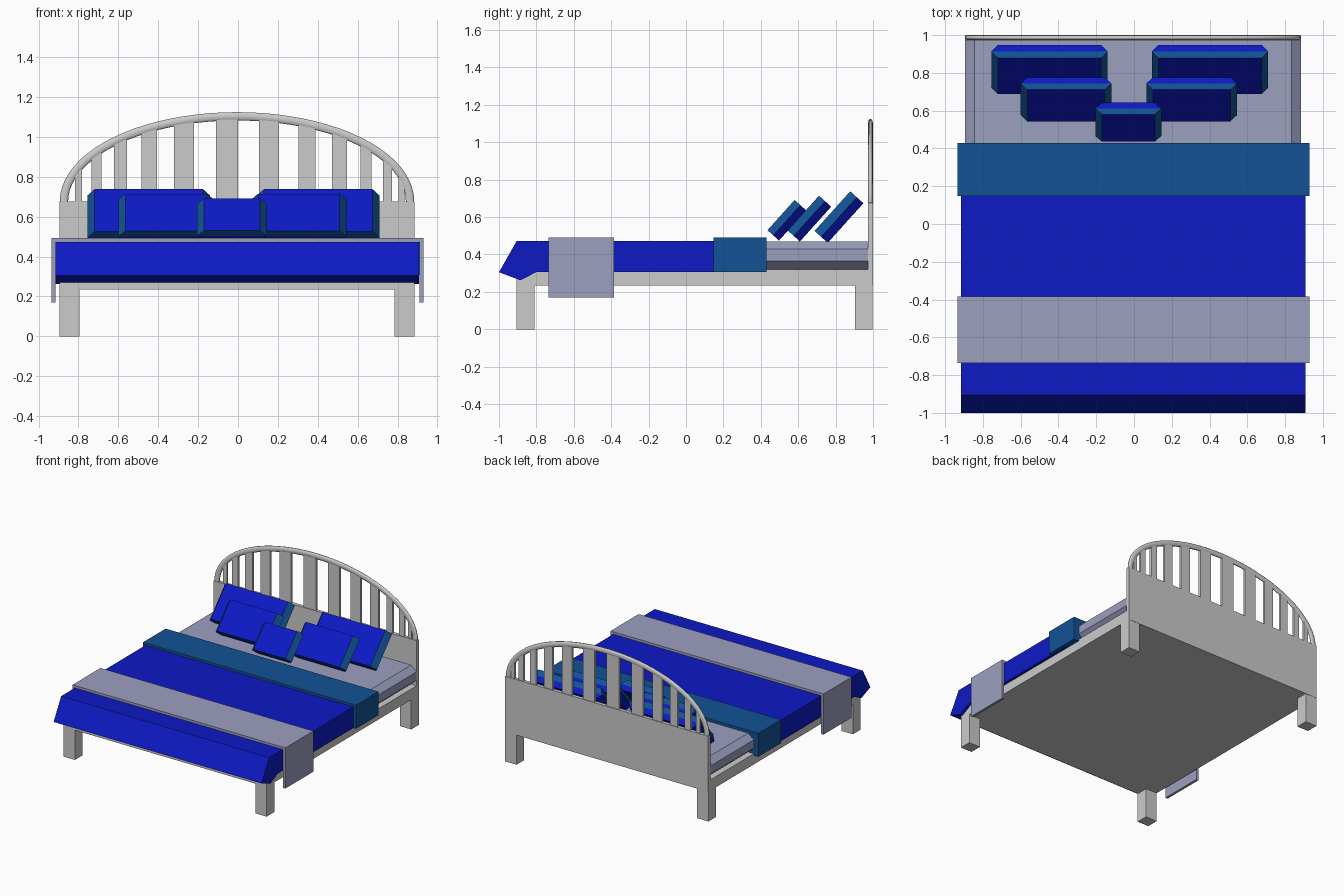
import bpy, bmesh, math

if "Cube" in bpy.data.objects:
    bpy.data.objects.remove(bpy.data.objects["Cube"])

CX = -0.005  # centre line of the frame


def mat(name, rgb):
    m = bpy.data.materials.new(name)
    m.diffuse_color = (*rgb, 1)
    m.use_nodes = True
    m.node_tree.nodes["Principled BSDF"].inputs["Base Color"].default_value = m.diffuse_color
    return m


BLUE = mat("blue_fabric", (0.004, 0.01, 0.56))
TEAL = mat("teal_fabric", (0.006, 0.085, 0.3))
PALE = mat("pale_fabric", (0.33, 0.35, 0.52))


def finish(bm, name, *mats):
    bmesh.ops.recalc_face_normals(bm, faces=bm.faces)
    me = bpy.data.meshes.new(name)
    bm.to_mesh(me)
    bm.free()
    for m in mats:
        me.materials.append(m)
    ob = bpy.data.objects.new(name, me)
    bpy.context.collection.objects.link(ob)
    return ob


def prism(name, pts, a, b, axis, *mats):
    """Extrude a profile: axis 'x' takes (y, z) points, axis 'y' takes (x, z)."""
    bm = bmesh.new()
    put = (lambda p, t: (t, p[0], p[1])) if axis == 'x' else (lambda p, t: (p[0], t, p[1]))
    r0, r1 = ([bm.verts.new(put(p, t)) for p in pts] for t in (a, b))
    bm.faces.new(r0)
    bm.faces.new(r1)
    n = len(pts)
    for i in range(n):
        j = (i + 1) % n
        bm.faces.new((r0[i], r0[j], r1[j], r1[i]))
    return finish(bm, name, *mats)


def box(name, x, y, z, *mats):
    return prism(name, [(x[0], z[0]), (x[1], z[0]), (x[1], z[1]), (x[0], z[1])], *y, 'y', *mats)


# Frame, legs and headboard panel
box("bed_base", (-0.895, 0.885), (-0.905, 0.98), (0.235, 0.32))
for side, x in (("left", -0.895), ("right", 0.785)):
    for end, y in (("front", -0.905), ("back", 0.903)):
        box(f"{end}_{side}_leg", (x, x + 0.1), (y, y + 0.095), (0, 0.3))
box("headboard_panel", (-0.895, 0.885), (0.972, 1.0), (0.235, 0.675))

# Arched rail: flattened tube along a half ellipse
A, B, Z0 = 0.868, 0.428, 0.675
curve = bpy.data.curves.new("headboard_arch", 'CURVE')
curve.dimensions = '3D'
curve.bevel_depth = 0.022
curve.bevel_resolution = 3
curve.use_fill_caps = True
sp = curve.splines.new('POLY')
N = 40
sp.points.add(N)
for i, p in enumerate(sp.points):
    t = math.pi * i / N
    p.co = (CX - A * math.cos(t), 0, Z0 + B * math.sin(t), 1)
    p.radius = 1
sp.use_smooth = True
arch = bpy.data.objects.new("headboard_arch", curve)
bpy.context.collection.objects.link(arch)
arch.location.y = 0.986
arch.scale.y = 0.6

# Slats, narrowing towards the sides and cut to the arch
slats = [(-0.80, .035), (-0.71, .05), (-0.59, .065), (-0.445, .08), (-0.27, .1), (-0.055, .11),
         (0.155, .1), (0.345, .085), (0.508, .075), (0.643, .055), (0.75, .045), (0.82, .03)]
for i, (x, w) in enumerate(slats):
    top = [(xx, Z0 + B * math.sqrt(max(0, 1 - ((xx - CX) / A) ** 2))) for xx in (x + w / 2, x - w / 2)]
    prism(f"headboard_slat_{i + 1}", [(x - w / 2, 0.66), (x + w / 2, 0.66)] + top, 0.977, 0.995, 'y')

# Mattress with chamfered long edges
half = [(0.84, 0.32), (0.89, 0.365), (0.89, 0.43), (0.84, 0.47)]
prism("mattress", [(CX + x, z) for x, z in half] + [(CX - x, z) for x, z in reversed(half)],
      -0.85, 0.972, 'y', PALE)

# Duvet with its folded front flap
prism("duvet", [(0.3, 0.473), (-0.905, 0.473), (-1.0, 0.305), (-0.885, 0.262), (-0.8, 0.306), (0.3, 0.306)],
      -0.915, 0.907, 'x', BLUE)

# Turned-down band and bed runner
box("turned_down_band", (-0.935, 0.93), (0.147, 0.43), (0.306, 0.492), TEAL)
prism("bed_runner", [(-0.935, 0.17), (-0.935, 0.492), (0.93, 0.492), (0.93, 0.17),
                     (0.91, 0.17), (0.91, 0.472), (-0.915, 0.472), (-0.915, 0.17)],
      -0.735, -0.385, 'y', PALE)


# Pillows: front half of the rim teal, the rest blue
def pillow(name, x0, x1, y, z, length, thick):
    bm = bmesh.new()
    hw, hl, c = (x1 - x0) / 2, length / 2, 0.035
    rings = []
    for w, d in ((hw - c, -thick / 2), (hw, 0), (hw - c, thick / 2)):
        rings.append([bm.verts.new((sx * w, sy * hl, d))
                      for sx, sy in ((-1, -1), (1, -1), (1, 1), (-1, 1))])
    bm.faces.new(rings[0])
    bm.faces.new(rings[2])
    for k in (0, 1):
        for i in range(4):
            j = (i + 1) % 4
            f = bm.faces.new((rings[k][i], rings[k][j], rings[k + 1][j], rings[k + 1][i]))
            f.material_index = k
    ob = finish(bm, name, BLUE, TEAL)
    ob.location = ((x0 + x1) / 2, y, z)
    ob.rotation_euler.x = math.radians(48)


for name, x0, x1 in (("large_pillow_left", -0.755, -0.14), ("large_pillow_right", 0.095, 0.71)):
    pillow(name, x0, x1, 0.818, 0.600, 0.285, 0.095)
for name, x0, x1 in (("medium_pillow_left", -0.60, -0.12), ("medium_pillow_right", 0.065, 0.545)):
    pillow(name, x0, x1, 0.66, 0.592, 0.25, 0.088)
pillow("small_pillow", -0.205, 0.145, 0.539, 0.583, 0.217, 0.083)
